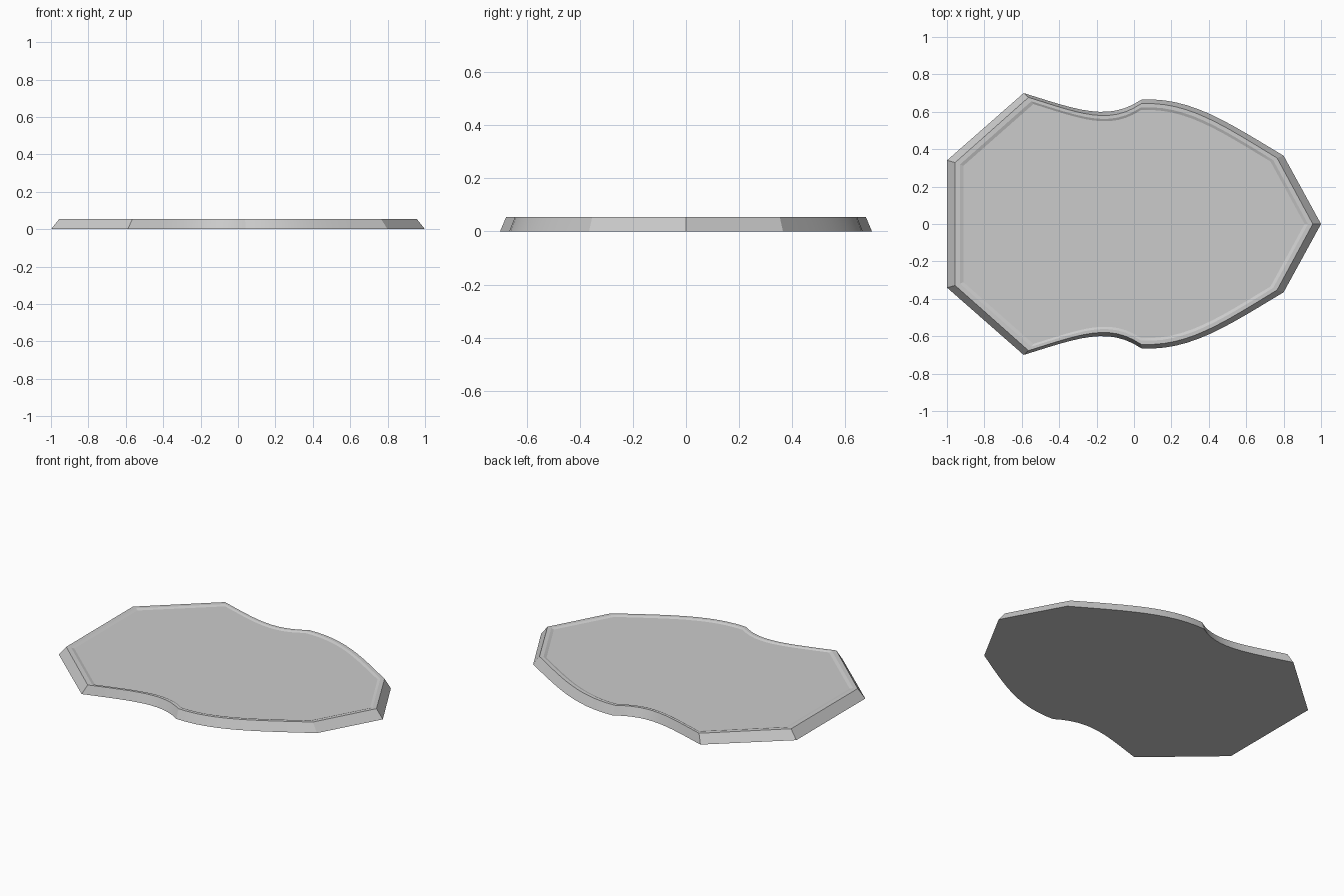
import bpy, bmesh, math
from mathutils import Vector
from mathutils.geometry import interpolate_bezier

if "Cube" in bpy.data.objects:
    bpy.data.objects.remove(bpy.data.objects["Cube"])


def curve(a, b, c, d, n=13):
    return [tuple(p) for p in interpolate_bezier(Vector(a), Vector(b), Vector(c), Vector(d), n)]


# Half outline: straight tail, concave waist, rounded shoulder, pointed nose
waist = curve((-0.59, 0.70), (-0.30, 0.61), (-0.14, 0.545), (0.04, 0.665))
shoulder = curve((0.04, 0.665), (0.30, 0.68), (0.50, 0.545), (0.80, 0.365))
half = [(-1.0, 0.34)] + waist + shoulder[1:]
outline = half + [(1.0, 0.0)] + [(x, -y) for x, y in reversed(half)]

# Rings from the base up the sloped side, over the rim, into the shallow recess
rings = [(1.0, 1.0, 0.0), (0.956, 0.967, 0.055),
         (0.93, 0.937, 0.055), (0.912, 0.916, 0.049)]

bm = bmesh.new()
loops = [[bm.verts.new((x * sx, y * sy, z)) for x, y in outline] for sx, sy, z in rings]
for lo, hi in zip(loops, loops[1:]):
    for i in range(len(outline)):
        j = (i + 1) % len(outline)
        bm.faces.new((lo[i], lo[j], hi[j], hi[i]))
bm.faces.new(loops[0])
bm.faces.new(loops[-1])
bmesh.ops.recalc_face_normals(bm, faces=bm.faces)

mesh = bpy.data.meshes.new("base_plate")
bm.to_mesh(mesh)
bm.free()
plate = bpy.data.objects.new("base_plate", mesh)
bpy.context.collection.objects.link(plate)

# Smooth curved sides, crisp corners and rim
bpy.context.view_layer.objects.active = plate
plate.select_set(True)
bpy.ops.object.shade_smooth_by_angle(angle=math.radians(15))
